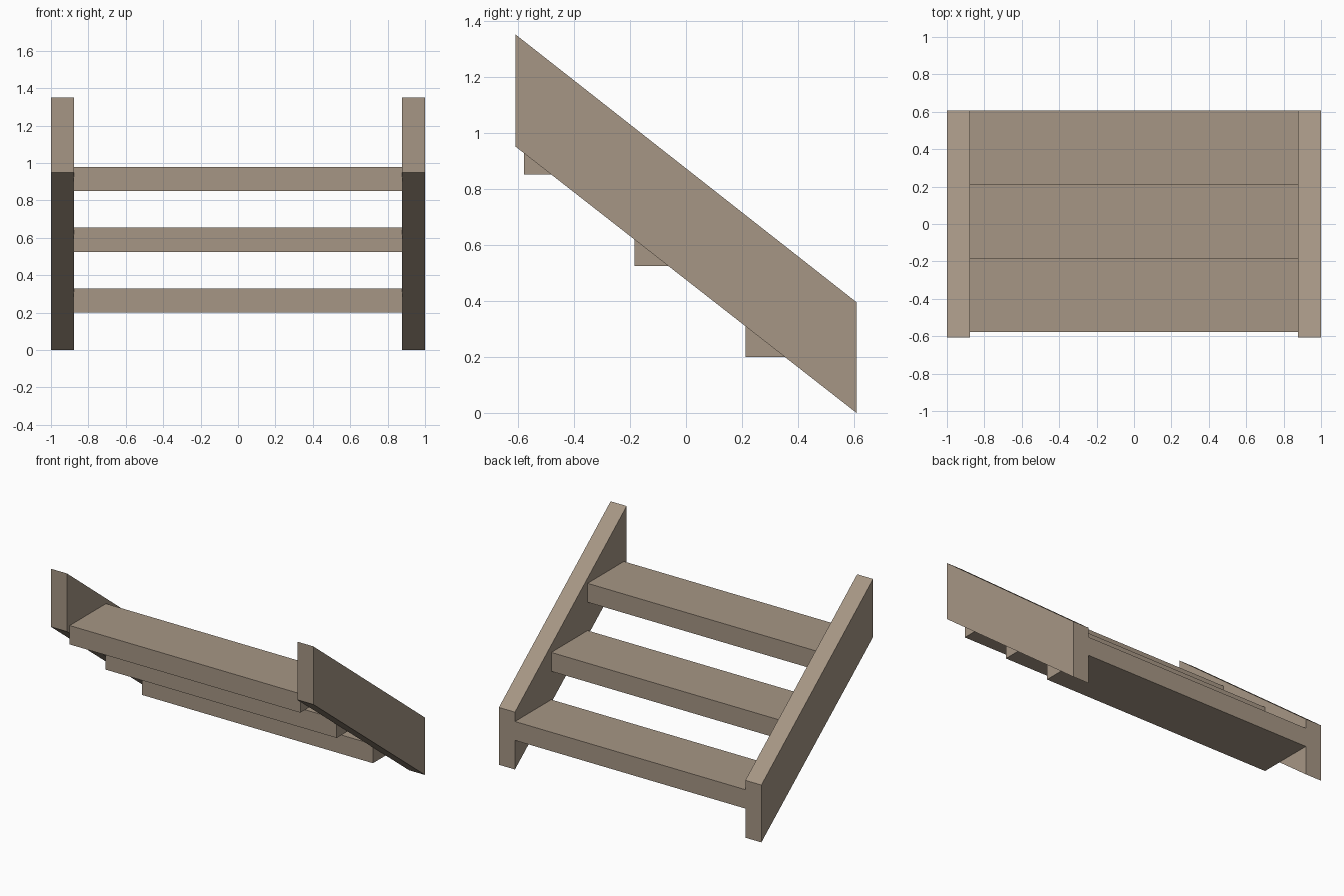
import bpy, bmesh

if "Cube" in bpy.data.objects:
    bpy.data.objects.remove(bpy.data.objects["Cube"])

wood = bpy.data.materials.new("weathered wood")
wood.diffuse_color = (0.38, 0.305, 0.232, 1)
wood.use_nodes = True
wood.node_tree.nodes["Principled BSDF"].inputs["Base Color"].default_value = wood.diffuse_color


def extrude_profile(name, profile, x0, x1):
    """Extrude a (y, z) profile along x from x0 to x1."""
    bm = bmesh.new()
    face = bm.faces.new([bm.verts.new((x0, y, z)) for y, z in profile])
    ext = bmesh.ops.extrude_face_region(bm, geom=[face])
    verts = [v for v in ext["geom"] if isinstance(v, bmesh.types.BMVert)]
    bmesh.ops.translate(bm, verts=verts, vec=(x1 - x0, 0, 0))
    bmesh.ops.recalc_face_normals(bm, faces=bm.faces)
    mesh = bpy.data.meshes.new(name)
    bm.to_mesh(mesh)
    bm.free()
    mesh.materials.append(wood)
    obj = bpy.data.objects.new(name, mesh)
    bpy.context.collection.objects.link(obj)
    return obj


# Sloping side boards with vertical ends
slope = [(-0.608, 0.95), (0.608, 0.0), (0.608, 0.395), (-0.608, 1.35)]
extrude_profile("left_stringer", slope, -1.0, -0.878)
extrude_profile("right_stringer", slope, 0.878, 1.0)

# Three treads, each starting where the one below it ends
RUN, RISE, THICK = 0.395, 0.325, 0.13
for i, name in enumerate(("lower_tread", "middle_tread", "upper_tread")):
    y, z = 0.212 - i * RUN, 0.2 + i * RISE
    box = [(y, z), (y + RUN, z), (y + RUN, z + THICK), (y, z + THICK)]
    extrude_profile(name, box, -0.88, 0.88)
